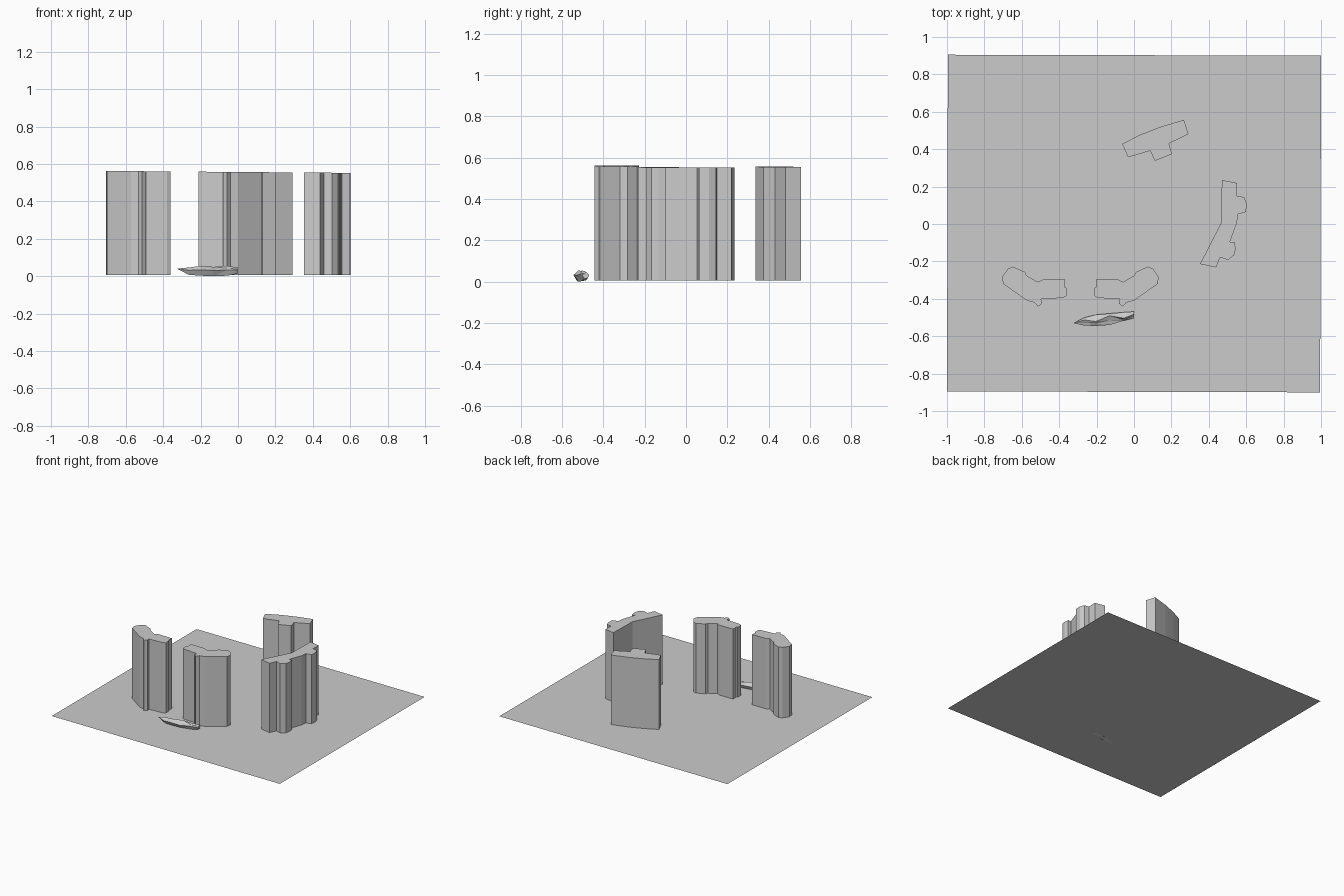
import bpy, bmesh

if "Cube" in bpy.data.objects:
    bpy.data.objects.remove(bpy.data.objects["Cube"])

BASE = 0.006


def finish(name, bm):
    bmesh.ops.recalc_face_normals(bm, faces=bm.faces)
    mesh = bpy.data.meshes.new(name)
    bm.to_mesh(mesh)
    bm.free()
    obj = bpy.data.objects.new(name, mesh)
    bpy.context.collection.objects.link(obj)
    return obj


def tower(name, outline):
    """Extrude a floor plan upward; roofs fall very slightly toward +x."""
    bm = bmesh.new()
    face = bm.faces.new([bm.verts.new((x, y, BASE)) for x, y in outline])
    res = bmesh.ops.extrude_face_region(bm, geom=[face], use_keep_orig=True)
    for v in res["geom"]:
        if isinstance(v, bmesh.types.BMVert):
            v.co.z = 0.557 - 0.008 * v.co.x
    return finish(name, bm)


# Flat site slab
bm = bmesh.new()
bm.faces.new([bm.verts.new(c) for c in
              ((-1, -0.895, BASE), (0.995, -0.9, BASE), (1, 0.9, BASE), (-0.995, 0.905, BASE))])
finish("site_plane", bm)

# Pair of mirrored bent towers
bent = [(-.647, -.228), (-.583, -.257), (-.575, -.275), (-.515, -.31), (-.487, -.297),
        (-.369, -.297), (-.372, -.337), (-.361, -.342), (-.361, -.385), (-.38, -.395),
        (-.497, -.402), (-.492, -.425), (-.513, -.442), (-.532, -.42), (-.572, -.41),
        (-.70, -.32), (-.705, -.283), (-.675, -.24)]
tower("bent_tower_left", bent)
tower("bent_tower_right", [(-0.573 - x, y) for x, y in bent])

# Rear tower with curved back wall
tower("curved_tower", [(-.064, .428), (.03, .476), (.14, .519), (.267, .557), (.291, .481),
                       (.187, .43), (.203, .374), (.112, .337), (.086, .392),
                       (.0, .365), (-.032, .358)])

# Long side tower with two rounded bays
tower("bay_tower", [(.47, .235), (.55, .219), (.55, .15), (.588, .144), (.602, .112),
                    (.599, .064), (.556, .053), (.55, .005), (.513, -.096), (.538, -.096),
                    (.543, -.134), (.535, -.166), (.503, -.192), (.46, -.178), (.439, -.232),
                    (.353, -.214), (.465, .005)])

# Low faceted sculpture: x, front y, back y, bottom z, top z, ridge position
sections = [(-.265, -.543, -.500, .008, .046, .7),
            (-.205, -.545, -.485, .003, .054, .4),
            (-.130, -.540, -.478, .000, .050, .8),
            (-.055, -.517, -.472, .003, .055, .3),
            (0.0, -.503, -.468, .014, .046, .6)]
bm = bmesh.new()
tip = bm.verts.new((-.325, -.530, .040))
rings = []
for x, y0, y1, z0, z1, r in sections:
    d, h = y1 - y0, z1 - z0
    pts = [(y0, z0 + h * .6), (y0 + d * .3, z0), (y0 + d * .8, z0 + h * .1),
           (y1, z0 + h * .6), (y0 + d * r, z1), (y0 + d * r * .5, z0 + h * .75)]
    rings.append([bm.verts.new((x, y, z)) for y, z in pts])
for i in range(6):
    j = (i + 1) % 6
    bm.faces.new((tip, rings[0][i], rings[0][j]))
    for a, b in zip(rings, rings[1:]):
        bm.faces.new((a[i], b[i], b[j], a[j]))
bm.faces.new(rings[-1])
bmesh.ops.triangulate(bm, faces=bm.faces)
finish("ground_sculpture", bm)
